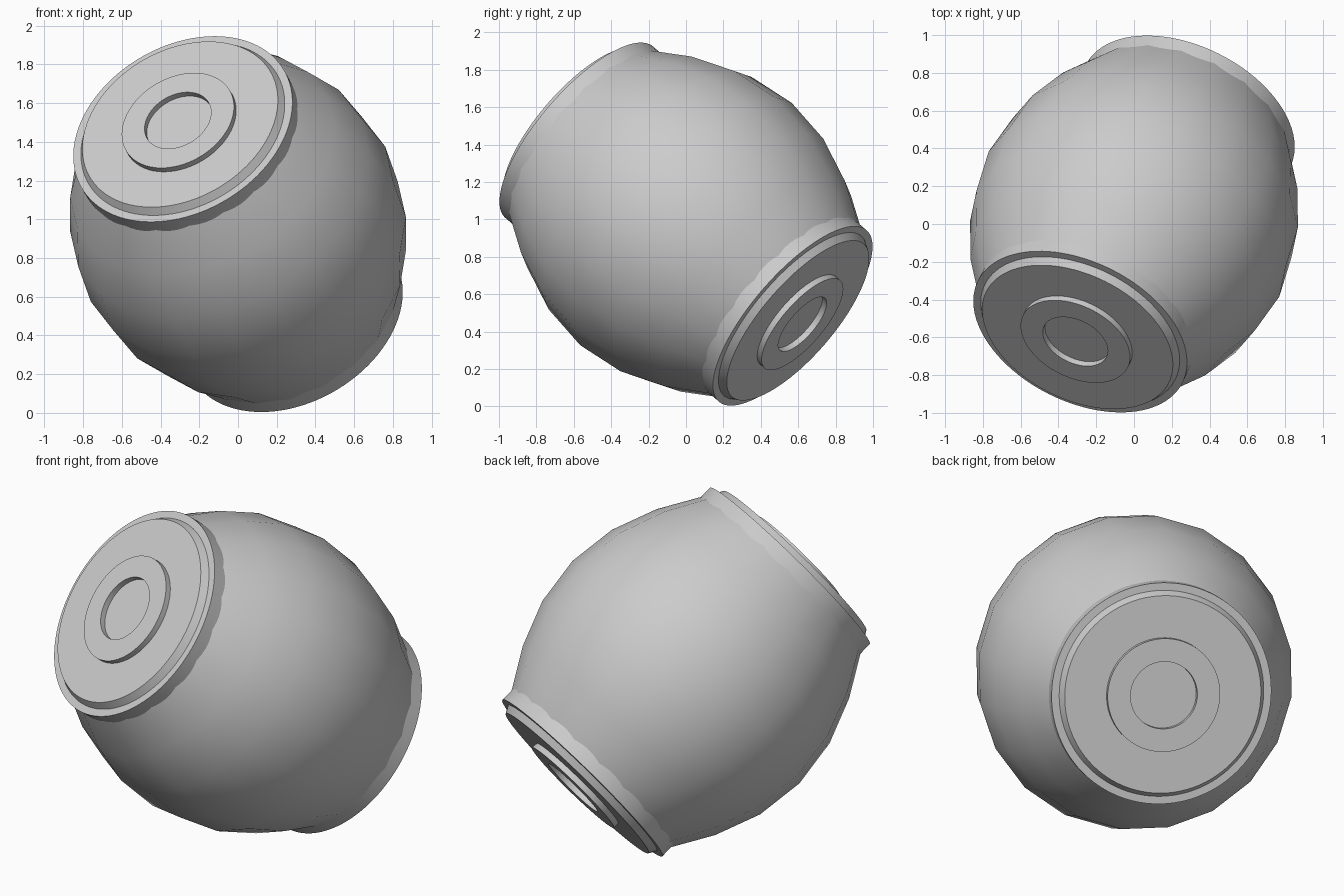
import bpy
import math
from mathutils import Matrix, Vector

cube = bpy.data.objects.get("Cube")
if cube:
    bpy.data.objects.remove(cube, do_unlink=True)

CENTRE = Vector((0, 0, 0.975))
AXIS = Vector((-0.354, -0.709, 0.61)).normalized()

grey = bpy.data.materials.new("light_grey")
grey.use_nodes = True
colour = (0.6, 0.6, 0.6, 1)
grey.diffuse_color = colour
grey.node_tree.nodes["Principled BSDF"].inputs["Base Color"].default_value = colour


def lathe(name, profile, sides, direction, smooth_angle, closed=False):
    """Turn a (radius, distance) profile around the tilted axis."""
    verts, faces, n = [], [], len(profile)
    for i in range(sides):
        a = math.tau * i / sides
        verts += [(r * math.cos(a), r * math.sin(a), h) for r, h in profile]
    for i in range(sides):
        a, b = i * n, (i + 1) % sides * n
        for k in range(n if closed else n - 1):
            m = (k + 1) % n
            faces.append((a + k, b + k, b + m, a + m))
    if not closed:
        # Flat lids over both open ends
        faces.append([i * n for i in reversed(range(sides))])
        faces.append([i * n + n - 1 for i in range(sides)])
    mesh = bpy.data.meshes.new(name)
    mesh.from_pydata(verts, [], faces)
    mesh.materials.append(grey)
    turn = direction.to_track_quat("Z", "Y").to_matrix().to_4x4()
    obj = bpy.data.objects.new(name, mesh)
    obj.matrix_world = Matrix.Translation(CENTRE) @ turn
    bpy.context.collection.objects.link(obj)
    bpy.ops.object.select_all(action="DESELECT")
    obj.select_set(True)
    bpy.context.view_layer.objects.active = obj
    bpy.ops.object.shade_smooth_by_angle(angle=math.radians(smooth_angle))
    return obj


# Bulging barrel with coarse sides
half = [(0.86, 0), (0.825, 0.27), (0.73, 0.52), (0.605, 0.735)]
barrel = [(r, -h) for r, h in reversed(half[1:])] + half
lathe("barrel_body", barrel, 20, AXIS, 60)

# Matching stepped caps at the two ends
for side, direction in (("front", AXIS), ("back", -AXIS)):
    lathe(side + "_rim", [(0.605, 0.72), (0.605, 0.805)], 96, direction, 30)
    lathe(side + "_end_plate", [(0.566, 0.8), (0.54, 0.845)], 96, direction, 30)
    ring = [(0.184, 0.84), (0.31, 0.84), (0.31, 0.878), (0.184, 0.878)]
    lathe(side + "_raised_ring", ring, 64, direction, 30, closed=True)
